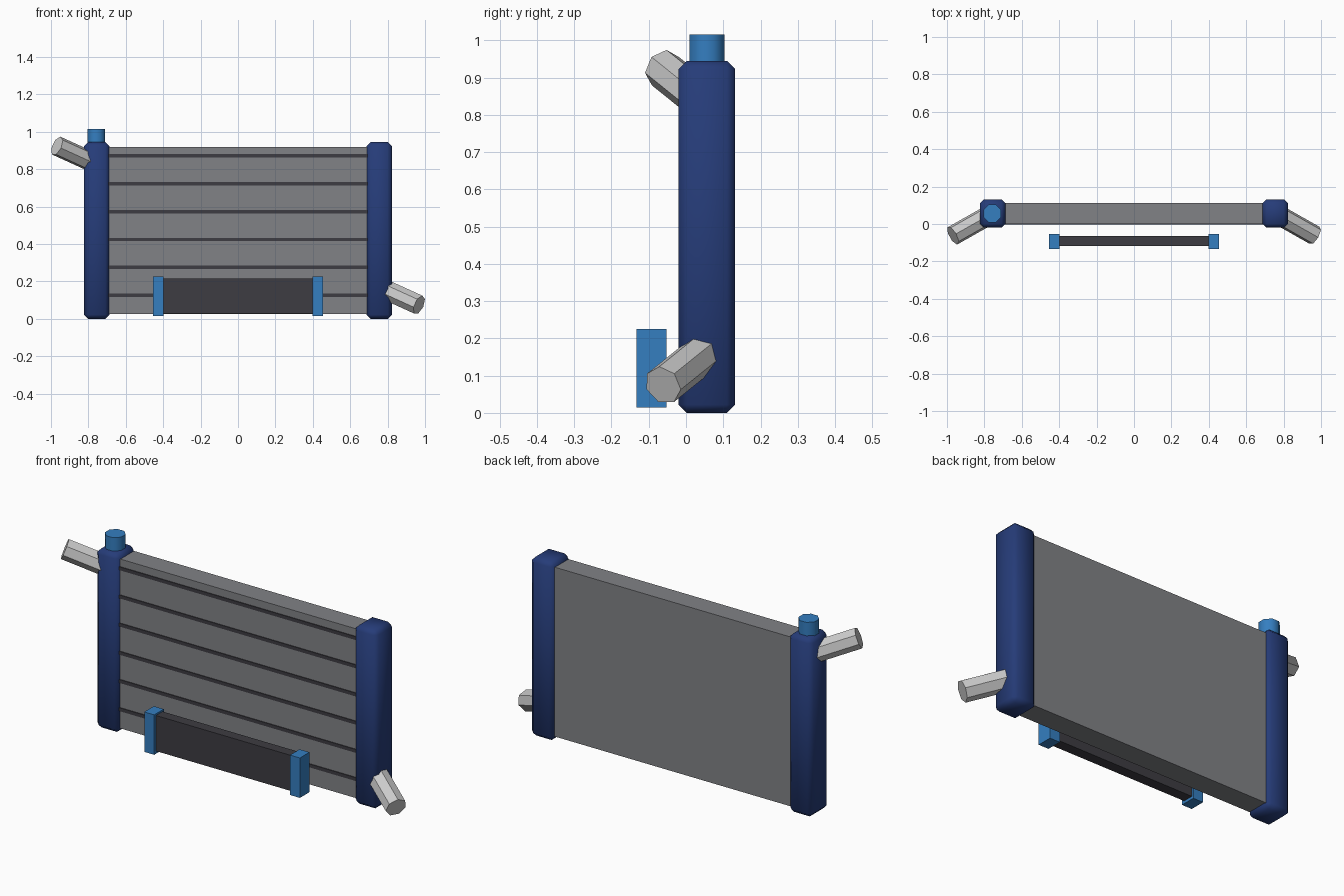
import bpy
import math
from mathutils import Vector

cube = bpy.data.objects.get("Cube")
if cube:
    bpy.data.objects.remove(cube, do_unlink=True)


def material(name, r, g, b):
    mat = bpy.data.materials.new(name)
    mat.use_nodes = True
    mat.diffuse_color = (r, g, b, 1)
    bsdf = next(n for n in mat.node_tree.nodes if n.type == "BSDF_PRINCIPLED")
    bsdf.inputs["Base Color"].default_value = (r, g, b, 1)
    return mat


navy = material("navy", 0.019, 0.045, 0.19)
blue = material("bright blue", 0.035, 0.21, 0.53)
grey = material("core grey", 0.22, 0.225, 0.24)
dark = material("charcoal", 0.047, 0.045, 0.054)
metal = material("light metal", 0.6, 0.6, 0.6)


def finish(name, mat):
    obj = bpy.context.object
    obj.name = name
    obj.data.materials.append(mat)
    return obj


def box(name, mat, low, high):
    low, high = Vector(low), Vector(high)
    bpy.ops.mesh.primitive_cube_add(size=1, location=(low + high) / 2)
    obj = finish(name, mat)
    obj.scale = high - low
    bpy.ops.object.transform_apply(location=False, rotation=False, scale=True)
    return obj


def rod(name, mat, start, end, radius, sides, turn=0):
    start, end = Vector(start), Vector(end)
    axis = end - start
    bpy.ops.mesh.primitive_cylinder_add(
        vertices=sides, radius=radius, depth=axis.length, location=(start + end) / 2)
    obj = finish(name, mat)
    obj.rotation_mode = "QUATERNION"
    obj.rotation_quaternion = (axis.to_track_quat("Z", "Y")
                               @ Vector((0, 0, 1)).rotation_difference(Vector((0, 0, 1))))
    if turn:
        obj.rotation_mode = "XYZ"
        obj.rotation_euler.z = turn
    return obj


# Core block with thin horizontal fins on its front
box("radiator_core", grey, (-0.7, 0, 0.025), (0.7, 0.113, 0.92))
for i in range(6):
    z = 0.126 + i * 0.149
    box(f"core_fin_{i + 1}", dark, (-0.7, -0.004, z - 0.009), (0.7, 0.004, z + 0.009))

# Side tanks with softened edges, and their angled hoses
for side, name in ((-1, "right"), (1, "left")):
    x = side * 0.755
    tank = box(f"{name}_tank", navy, (x - 0.068, -0.02, 0), (x + 0.068, 0.132, 0.945))
    bevel = tank.modifiers.new("soft edges", "BEVEL")
    bevel.width = 0.022
    bevel.segments = 1
    bpy.ops.object.shade_smooth()

    mid = 0.499
    rod(f"{name}_hose_pipe", metal,
        (side * 0.77, 0.05, mid - side * 0.335),
        (side * 0.968, -0.062, mid - side * 0.425), 0.054, 7)

# Filler cap on top of one tank
rod("filler_cap", blue, (-0.757, 0.056, 0.9), (-0.757, 0.056, 1.016), 0.051, 8, math.pi / 8)
bpy.ops.object.shade_smooth_by_angle(angle=math.radians(50))

# Small cooler standing in front, held by two brackets
box("front_cooler", dark, (-0.4, -0.118, 0.028), (0.4, -0.063, 0.216))
for side, name in ((-1, "right"), (1, "left")):
    x = side * 0.426
    box(f"{name}_cooler_bracket", blue, (x - 0.029, -0.133, 0.014), (x + 0.029, -0.053, 0.225))
